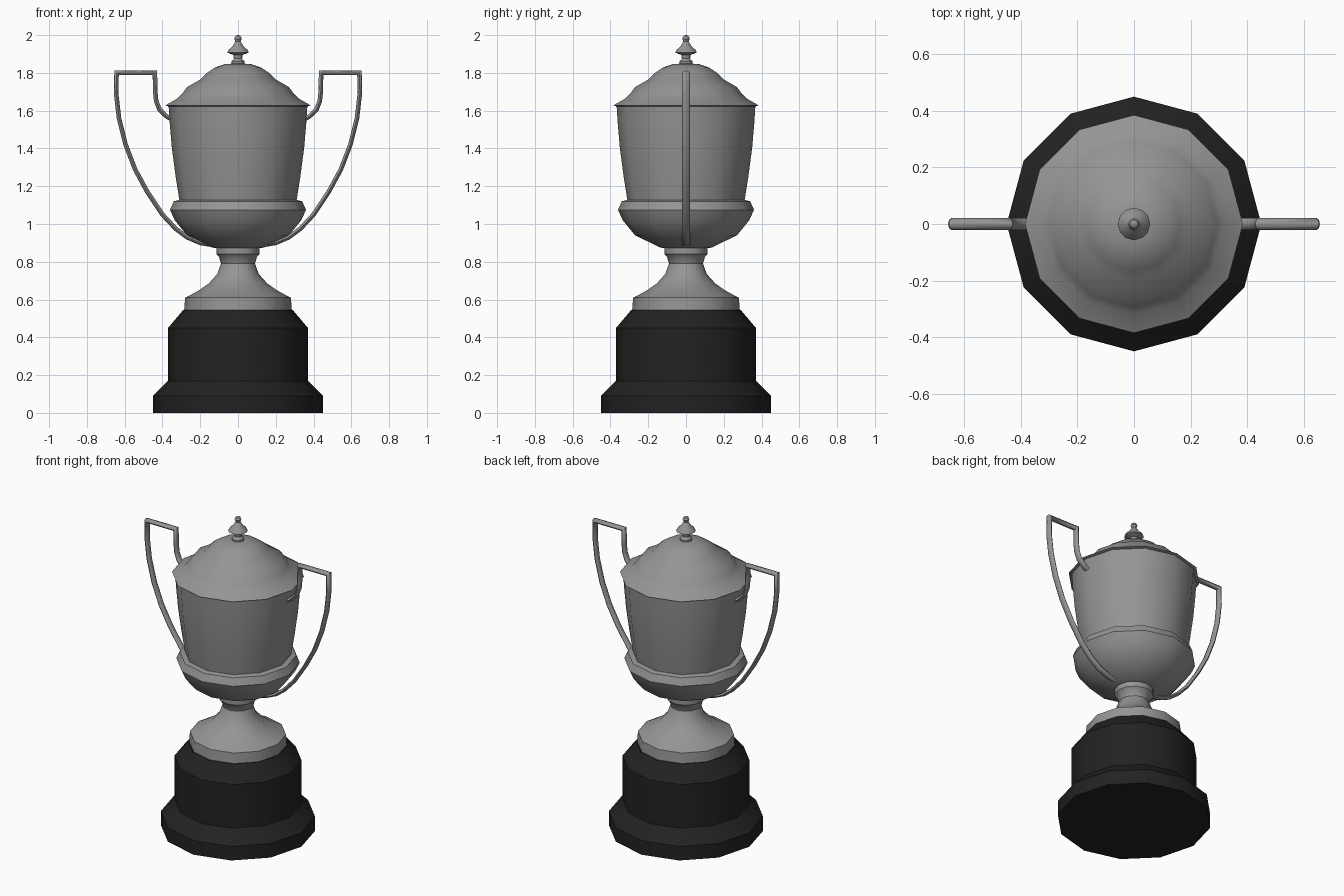
import bpy, bmesh, math
from mathutils import Vector

cube = bpy.data.objects.get("Cube")
if cube:
    bpy.data.objects.remove(cube, do_unlink=True)


def material(name, grey, rough):
    m = bpy.data.materials.new(name)
    m.use_nodes = True
    m.diffuse_color = (grey, grey, grey, 1)
    bsdf = m.node_tree.nodes["Principled BSDF"]
    bsdf.inputs["Base Color"].default_value = (grey, grey, grey, 1)
    bsdf.inputs["Roughness"].default_value = rough
    return m


silver = material("silver grey", 0.3, 0.4)
black = material("plinth black", 0.016, 0.5)


def finish(name, bm, mat, angle):
    bmesh.ops.recalc_face_normals(bm, faces=bm.faces)
    me = bpy.data.meshes.new(name)
    bm.to_mesh(me)
    bm.free()
    me.materials.append(mat)
    ob = bpy.data.objects.new(name, me)
    bpy.context.collection.objects.link(ob)
    bpy.ops.object.select_all(action='DESELECT')
    ob.select_set(True)
    bpy.context.view_layer.objects.active = ob
    bpy.ops.object.shade_smooth_by_angle(angle=math.radians(angle))
    return ob


def skin(bm, rings):
    """Bridge consecutive rings of points and cap both ends."""
    loops = [[bm.verts.new(p) for p in ring] for ring in rings]
    n = len(loops[0])
    for a, b in zip(loops, loops[1:]):
        for i in range(n):
            j = (i + 1) % n
            bm.faces.new((a[i], a[j], b[j], b[i]))
    bm.faces.new(loops[0])
    bm.faces.new(loops[-1])


def turned(name, profile, mat, sides=12, angle=32):
    """Turn a (radius, height) profile around the upright axis."""
    bm = bmesh.new()
    steps = [math.tau * i / sides for i in range(sides)]
    skin(bm, [[(r * math.cos(t), r * math.sin(t), z) for t in steps]
              for r, z in profile])
    return finish(name, bm, mat, angle)


# Plinth and foot
turned("plinth", [(.45, 0), (.45, .09), (.37, .17), (.37, .45), (.29, .545)], black)
turned("foot", [(.285, .545), (.28, .61), (.25, .625), (.205, .65), (.155, .685),
                (.11, .735), (.09, .79), (.1, .825), (.115, .84), (.115, .875)], silver)

# Bowl and body
turned("bowl", [(.1, .87), (.135, .875), (.27, .94), (.335, 1.02), (.36, 1.075),
                (.34, 1.12), (.3, 1.13)], silver)
turned("body", [(.308, 1.11), (.33, 1.25), (.35, 1.4), (.362, 1.54), (.368, 1.635)], silver)

# Lid and finial
turned("lid", [(.36, 1.62), (.385, 1.628), (.32, 1.665), (.295, 1.69), (.27, 1.725),
               (.2, 1.765), (.165, 1.8), (.12, 1.83), (.07, 1.846), (.02, 1.85)], silver)
turned("finial", [(.035, 1.845), (.035, 1.86), (.022, 1.875), (.025, 1.895), (.057, 1.907),
                  (.05, 1.922), (.03, 1.94), (.014, 1.965), (.02, 1.98), (.014, 1.994),
                  (.004, 2.0)], silver)

# Handles: an oval bar swept along an upright path, mitred at the corners
path = [(.34, 1.55), (.375, 1.567), (.415, 1.605), (.433, 1.65), (.438, 1.7), (.44, 1.8),
        (.643, 1.8), (.645, 1.69), (.63, 1.56), (.595, 1.42), (.545, 1.29), (.48, 1.17),
        (.4, 1.05), (.33, .975), (.27, .93), (.2, .9), (.11, .885)]


def handle(name, side):
    pts = [Vector((x, z)) for x, z in path]
    rings = []
    for i, p in enumerate(pts):
        before = (p - pts[i - 1]).normalized() if i else None
        after = (pts[i + 1] - p).normalized() if i + 1 < len(pts) else None
        before, after = before or after, after or before
        along = (before + after).normalized()
        across = Vector((-along.y, along.x)) / along.dot(after)
        ring = []
        for k in range(8):
            t = math.tau * k / 8
            q = p + across * (.012 * math.cos(t))
            ring.append((side * q.x, .021 * math.sin(t), q.y))
        rings.append(ring)
    bm = bmesh.new()
    skin(bm, rings)
    finish(name, bm, silver, 50)


for name, side in (("left_handle", 1), ("right_handle", -1)):
    handle(name, side)
